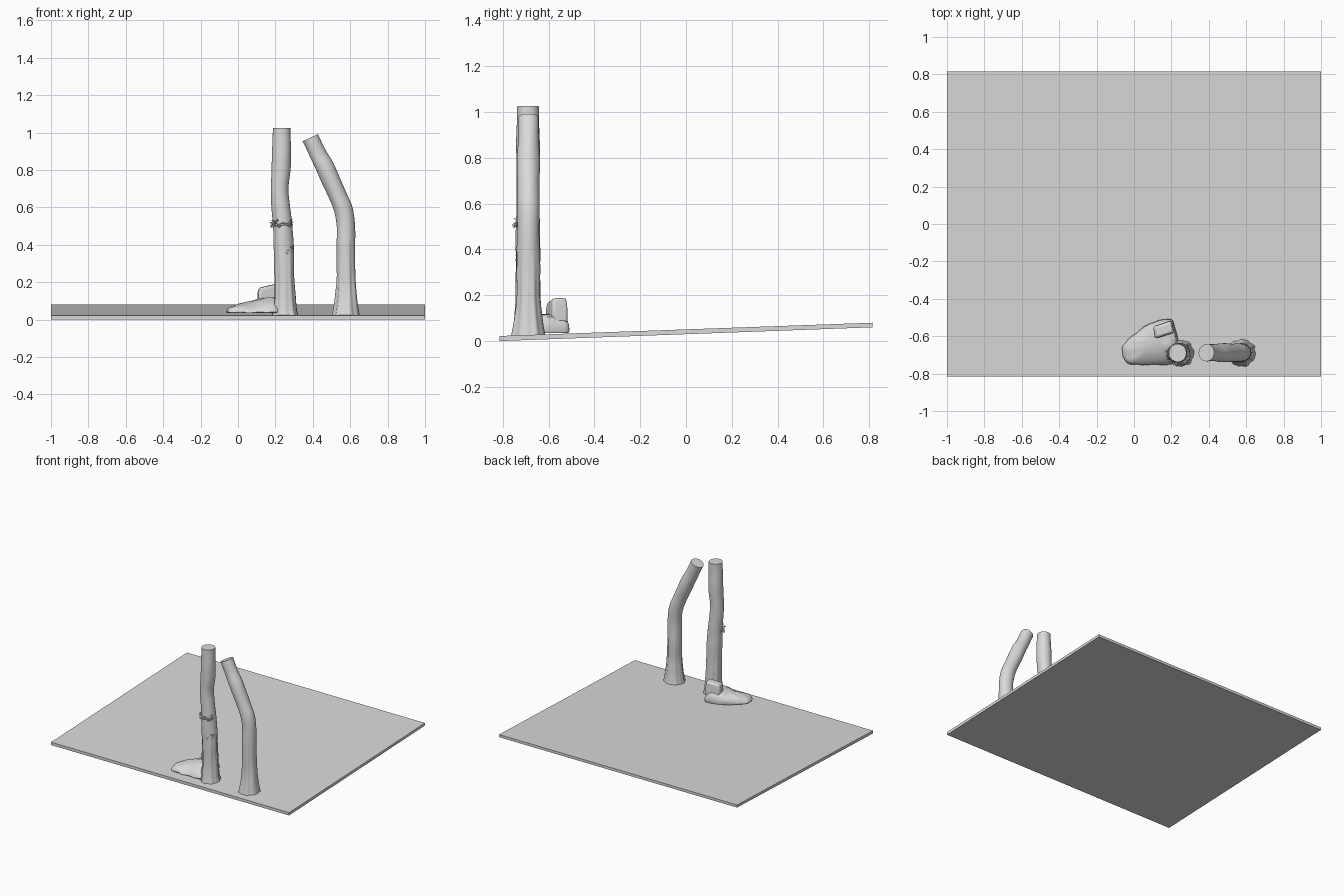
import bpy, bmesh, math, random
from mathutils import Vector, noise

if "Cube" in bpy.data.objects:
    bpy.data.objects.remove(bpy.data.objects["Cube"])

random.seed(4)
grey = bpy.data.materials.new("light grey")
grey.diffuse_color = (0.7, 0.7, 0.7, 1)
grey.use_nodes = True
grey.node_tree.nodes["Principled BSDF"].inputs["Base Color"].default_value = grey.diffuse_color


def finish(name, bm, smooth=None):
    bmesh.ops.recalc_face_normals(bm, faces=bm.faces)
    mesh = bpy.data.meshes.new(name)
    bm.to_mesh(mesh)
    bm.free()
    ob = bpy.data.objects.new(name, mesh)
    bpy.context.collection.objects.link(ob)
    mesh.materials.append(grey)
    if smooth:
        bpy.ops.object.select_all(action='DESELECT')
        ob.select_set(True)
        bpy.context.view_layer.objects.active = ob
        bpy.ops.object.shade_smooth_by_angle(angle=math.radians(smooth))
    return ob


def loft(bm, rings):
    """Skin closed rings of points and cap both ends."""
    vs = [[bm.verts.new(p) for p in ring] for ring in rings]
    n = len(vs[0])
    for a, b in zip(vs, vs[1:]):
        for i in range(n):
            j = (i + 1) % n
            bm.faces.new((a[i], a[j], b[j], b[i]))
    bm.faces.new(vs[0][::-1])
    bm.faces.new(vs[-1])


def spline(pts, steps=5):
    """Catmull-Rom samples through tuples of any length."""
    P = [Vector(p) for p in pts]
    P = [2 * P[0] - P[1]] + P + [2 * P[-1] - P[-2]]
    out = []
    for a, b, c, d in zip(P, P[1:], P[2:], P[3:]):
        for k in range(steps):
            t = k / steps
            out.append(0.5 * (2 * b + (c - a) * t + (2 * a - 5 * b + 4 * c - d) * t * t
                              + (3 * b - a - 3 * c + d) * t ** 3))
    return out + [P[-2]]


# Sloping ground slab
bm = bmesh.new()
loft(bm, [[(x, -0.815, 0), (x, 0.815, 0.06), (x, 0.815, 0.08), (x, -0.815, 0.022)]
          for x in (-1, 1)])
finish("ground_slab", bm)


# Tree trunks: each point is x, z, radius
def trunk(name, pts, y0, seed):
    S = spline([(x, z, r) for x, z, r in pts])
    rings = []
    for k, s in enumerate(S):
        a, b = S[max(k - 1, 0)], S[min(k + 1, len(S) - 1)]
        tan = Vector((b.x - a.x, 0, b.y - a.y)).normalized()
        if s.y < 0.1:
            tan = Vector((0, 0, 1))
        u = Vector((tan.z, 0, -tan.x))
        flute = 0.07 * max(0, min(1, (0.45 - s.y) / 0.3))
        ring = []
        for i in range(40):
            t = math.tau * i / 40
            d = u * math.cos(t) + Vector((0, 1, 0)) * math.sin(t)
            c = Vector((s.x, y0, s.y))
            r = s.z * (1 + flute * (0.6 * math.sin(7 * t + seed + 2 * s.y)
                                    + 0.5 * math.sin(11 * t - seed)))
            r *= 1 + 0.06 * noise.noise((c + d * 0.1) * 8 + Vector((seed, 0, 0)))
            ring.append(c + d * r)
        rings.append(ring)
    bm = bmesh.new()
    loft(bm, rings)
    finish(name, bm, 50)


trunk("straight_trunk", [
    (0.252, 0.022, 0.071), (0.25, 0.06, 0.064), (0.25, 0.12, 0.057), (0.248, 0.22, 0.053),
    (0.245, 0.35, 0.054), (0.24, 0.48, 0.052), (0.228, 0.6, 0.050), (0.223, 0.7, 0.048),
    (0.231, 0.8, 0.051), (0.234, 0.9, 0.051), (0.234, 1.025, 0.047)], -0.69, 1.3)
trunk("leaning_trunk", [
    (0.577, 0.022, 0.073), (0.577, 0.06, 0.066), (0.578, 0.12, 0.058), (0.579, 0.2, 0.051),
    (0.576, 0.3, 0.050), (0.577, 0.4, 0.050), (0.576, 0.5, 0.048), (0.562, 0.59, 0.049),
    (0.535, 0.66, 0.049), (0.497, 0.74, 0.050), (0.462, 0.82, 0.049), (0.431, 0.88, 0.046),
    (0.387, 0.973, 0.046)], -0.688, 4.1)


# Low rounded rock tapering to a thin toe
outline = spline([
    (-0.062, -0.70), (-0.058, -0.65), (0.0, -0.59), (0.07, -0.54), (0.14, -0.515),
    (0.20, -0.512), (0.218, -0.55), (0.235, -0.62), (0.23, -0.70), (0.20, -0.75),
    (0.10, -0.752), (0.0, -0.752), (-0.045, -0.735), (-0.062, -0.70)], 4)[:-1]
mid = Vector((0.11, -0.635))
rings = []
for scale, h in ((0.97, 0.0), (1.0, 0.1), (0.97, 0.45), (0.9, 0.8), (0.72, 0.97), (0.35, 1.0)):
    ring = []
    for p in outline:
        q = mid + (p - mid) * scale
        top = 0.068 + 0.05 * min(1, max(0, (q.x + 0.06) / 0.2))
        top -= 0.055 * max(0, (-0.66 - q.y) / 0.1) * min(1, max(0, (q.x + 0.02) / 0.1))
        z = 0.036 + h * (top - 0.036)
        wob = 0.006 * noise.noise(Vector((q.x, q.y, z)) * 25) * (h > 0)
        ring.append((q.x, q.y + wob, z + wob))
    rings.append(ring)
bm = bmesh.new()
loft(bm, rings)
finish("low_rock", bm, 45)

# Block standing on the heel of the rock
bm = bmesh.new()
base = [Vector(p) for p in ((0.102, -0.548), (0.20, -0.514), (0.217, -0.582), (0.112, -0.614))]
c = sum(base, Vector((0, 0))) / 4
loft(bm, [[(*(c + (p - c) * s), z - (0.02 if z > 0.15 and p.x < 0.15 else 0)) for p in base]
          for s, z in ((1.0, 0.08), (1.0, 0.14), (0.88, 0.19))])
block = finish("rock_block", bm, 40)
bev = block.modifiers.new("soft_edges", 'BEVEL')
bev.width, bev.segments = 0.012, 3


# Tufts of small folded leaves clinging to the trunk bark
def leaves(name, count, angles, height, spread, reach):
    bm = bmesh.new()
    for k in range(count):
        t = math.radians(random.uniform(*angles))
        out = Vector((math.cos(t), math.sin(t), 0))
        side = Vector((-out.y, out.x, 0))
        p = Vector((0.238, -0.69, height + random.uniform(-spread, spread))) + out * 0.05
        d = (out * 0.8 + side * random.uniform(-1, 1)
             + Vector((0, 0, random.uniform(-0.7, 0.7)))).normalized()
        w = d.cross(Vector((0, 0, 1))).normalized() * reach * 0.25
        tip = p + d * reach
        m = p + d * reach * 0.5
        v = [bm.verts.new(q) for q in (p, m + w, tip, m - w, m + Vector((0, 0, 0.004)))]
        for i in range(4):
            bm.faces.new((v[i], v[(i + 1) % 4], v[4]))
    finish(name, bm)


leaves("upper_leaf_band", 34, (175, 335), 0.513, 0.014, 0.026)
leaves("lower_leaf_tuft", 14, (270, 345), 0.375, 0.014, 0.02)

# Thin stem under the upper leaves
bm = bmesh.new()
rings = []
for k in range(25):
    t = math.radians(170 + 170 * k / 24)
    o = Vector((math.cos(t), math.sin(t), 0))
    p = Vector((0.24, -0.69, 0.512 + 0.006 * math.sin(k))) + o * 0.053
    rings.append([p + o * 0.004 * math.cos(a) + Vector((0, 0, 0.004 * math.sin(a)))
                  for a in (i * math.tau / 6 for i in range(6))])
loft(bm, rings)
finish("leaf_stem", bm, 60)
